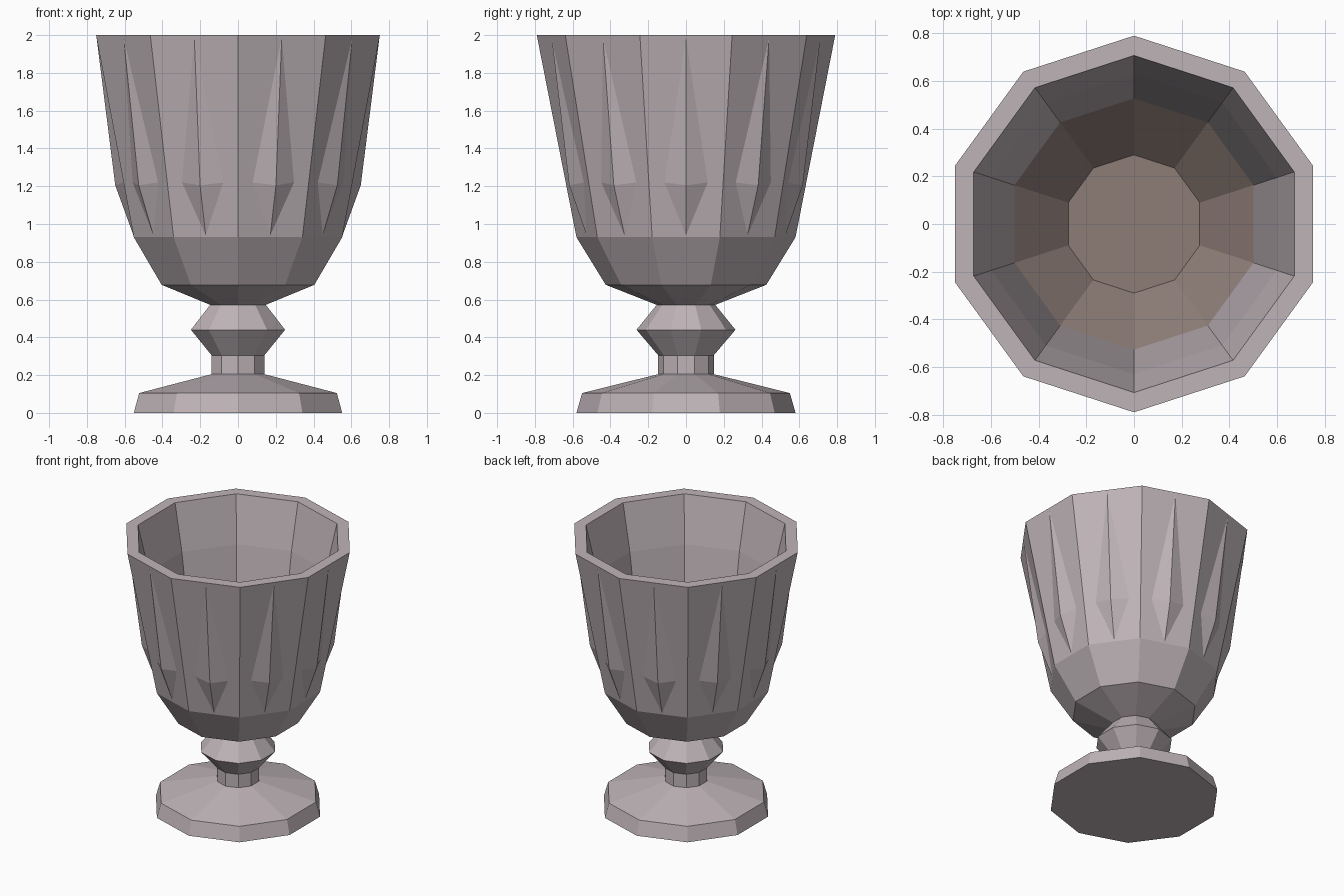
import bpy, bmesh, math

if "Cube" in bpy.data.objects:
    bpy.data.objects.remove(bpy.data.objects["Cube"])

N = 10
C18 = math.cos(math.pi / N)


def material(name, rgb):
    m = bpy.data.materials.new(name)
    m.diffuse_color = (*rgb, 1)
    m.use_nodes = True
    m.node_tree.nodes["Principled BSDF"].inputs["Base Color"].default_value = m.diffuse_color
    return m


pewter = material("pale pewter", (0.52, 0.455, 0.48))
brown = material("dull brown", (0.27, 0.205, 0.185))


def finish(bm, name, mat, outward=True):
    if outward:
        bmesh.ops.recalc_face_normals(bm, faces=bm.faces)
    me = bpy.data.meshes.new(name)
    bm.to_mesh(me)
    bm.free()
    me.materials.append(mat)
    ob = bpy.data.objects.new(name, me)
    bpy.context.collection.objects.link(ob)
    return ob


def lathe(name, profile, mat, cap_start=False, cap_end=False, outward=True):
    """Ten-sided turned shape, corners on the y axis."""
    bm = bmesh.new()
    rings = []
    for r, z in profile:
        rings.append([bm.verts.new((r * math.cos(a), r * math.sin(a), z))
                      for a in (math.pi / 2 + 2 * math.pi * i / N for i in range(N))])
    for lo, hi in zip(rings, rings[1:]):
        for i in range(N):
            j = (i + 1) % N
            bm.faces.new((lo[i], lo[j], hi[j], hi[i]))
    if cap_start:
        bm.faces.new(rings[0][::-1])
    if cap_end:
        bm.faces.new(rings[-1])
    return finish(bm, name, mat, outward)


# Foot, stem, knop, bowl, rim and inner wall in one closed turned profile
body = lathe("goblet_body", [
    (0.58, 0), (0.55, 0.105), (0.147, 0.205), (0.147, 0.305), (0.262, 0.44),
    (0.155, 0.572), (0.425, 0.678), (0.58, 0.93), (0.79, 2.0),
    (0.707, 2.0), (0.63, 1.66), (0.527, 1.0), (0.29, 0.75)],
    pewter, cap_start=True, cap_end=True)

# Brown lower interior: faces of the inner cup below the wall ring
body.data.materials.append(brown)
for p in body.data.polygons:
    inner = all(math.hypot(*body.data.vertices[v].co.xy) < 0.54 for v in p.vertices)
    if inner and p.normal.z > 0.2 and p.center.z > 0.6:
        p.material_index = 1

# Raised kite-shaped facets, one at the middle of each bowl side
bm = bmesh.new()


def wall(z):
    return C18 * (0.58 + (z - 0.93) / 1.07 * 0.21)


for i in range(N):
    a = 2 * math.pi * i / N
    c, s = math.cos(a), math.sin(a)

    def point(r, t, z):
        return bm.verts.new((r * c - t * s, r * s + t * c, z))

    top = point(wall(1.985), 0, 1.985)
    bottom = point(wall(0.94), 0, 0.94)
    left = point(wall(1.22), -0.115, 1.22)
    right = point(wall(1.22), 0.115, 1.22)
    apex = point(0.65, 0, 1.205)
    for f in ((top, apex, right), (top, left, apex),
              (bottom, right, apex), (bottom, apex, left)):
        face = bm.faces.new(f)
        face.normal_update()
        if face.normal.x * c + face.normal.y * s < 0:
            face.normal_flip()
finish(bm, "bowl_facets", pewter, outward=False)
